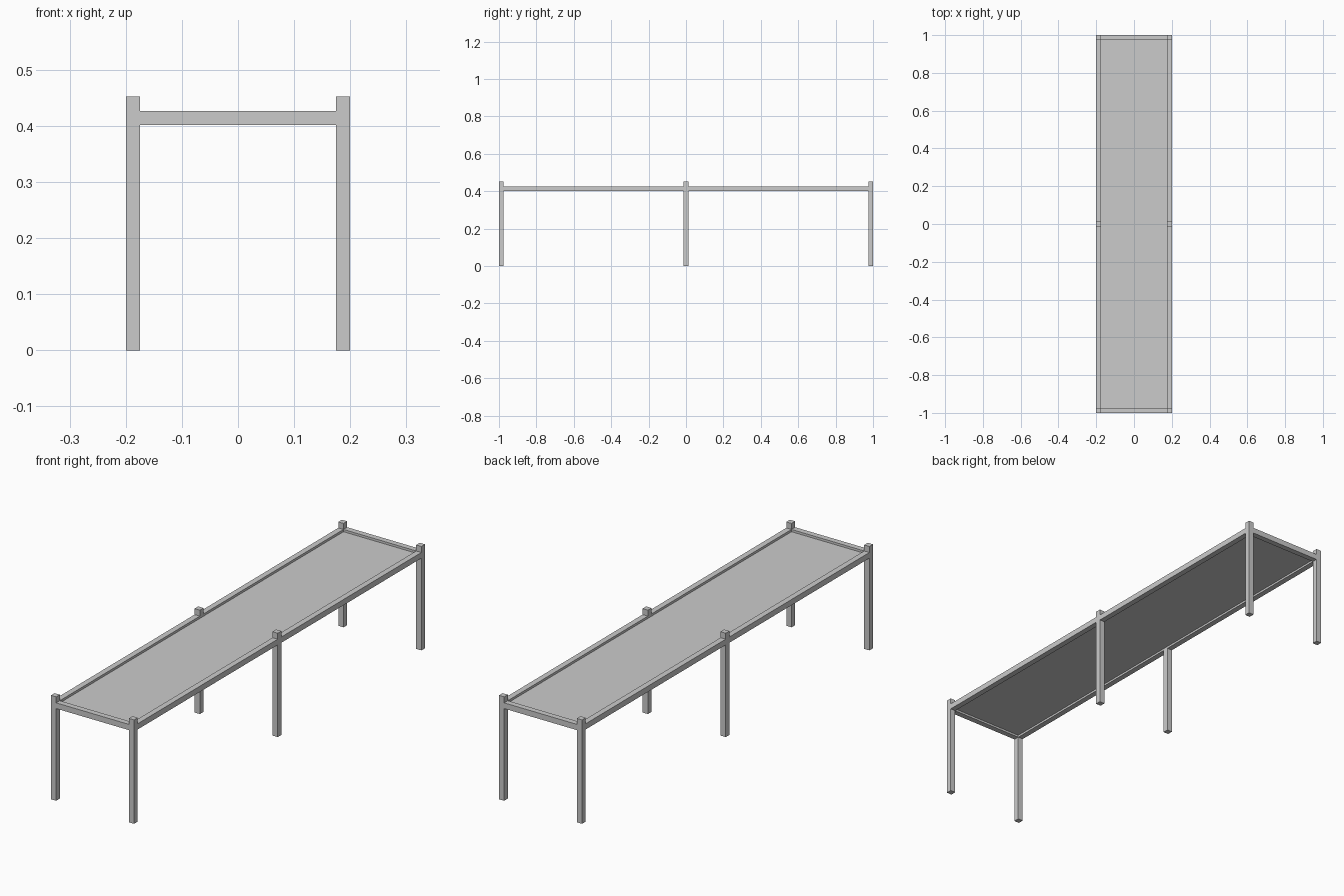
import bpy

# Remove the default cube
cube = bpy.data.objects.get("Cube")
if cube:
    bpy.data.objects.remove(cube, do_unlink=True)

GREY = (0.6, 0.6, 0.6, 1.0)
mat = bpy.data.materials.new("light grey")
mat.use_nodes = True
mat.diffuse_color = GREY
mat.node_tree.nodes["Principled BSDF"].inputs["Base Color"].default_value = GREY

HALF_W, HALF_L = 0.2, 1.0       # table footprint
POST, POST_H = 0.025, 0.452     # square posts
RAIL_Z0, RAIL_Z1 = 0.401, 0.426


def box(name, low, high):
    """Axis-aligned box between two corners."""
    centre = [(a + b) / 2 for a, b in zip(low, high)]
    bpy.ops.mesh.primitive_cube_add(size=1, location=centre)
    obj = bpy.context.object
    obj.name = name
    obj.scale = [b - a for a, b in zip(low, high)]
    bpy.ops.object.transform_apply(location=False, rotation=False, scale=True)
    obj.data.materials.append(mat)
    return obj


inner_x, inner_y = HALF_W - POST, HALF_L - POST
post_rows = {"front": -HALF_L + POST / 2, "middle": 0, "back": HALF_L - POST / 2}

for side, sx in (("left", 1), ("right", -1)):
    x0, x1 = sorted((sx * inner_x, sx * HALF_W))
    # Posts
    for row, y in post_rows.items():
        box(f"{row}_{side}_post", (x0, y - POST / 2, 0), (x1, y + POST / 2, POST_H))
    # Side rails between the posts
    box(f"front_{side}_rail", (x0, -inner_y, RAIL_Z0), (x1, -POST / 2, RAIL_Z1))
    box(f"back_{side}_rail", (x0, POST / 2, RAIL_Z0), (x1, inner_y, RAIL_Z1))

# End rails
for end, sy in (("front", -1), ("back", 1)):
    y0, y1 = sorted((sy * inner_y, sy * HALF_L))
    box(f"{end}_end_rail", (-inner_x, y0, RAIL_Z0), (inner_x, y1, RAIL_Z1))

# Thin panel recessed within the frame
box("top_panel", (-inner_x, -inner_y, 0.41), (inner_x, inner_y, 0.416))
